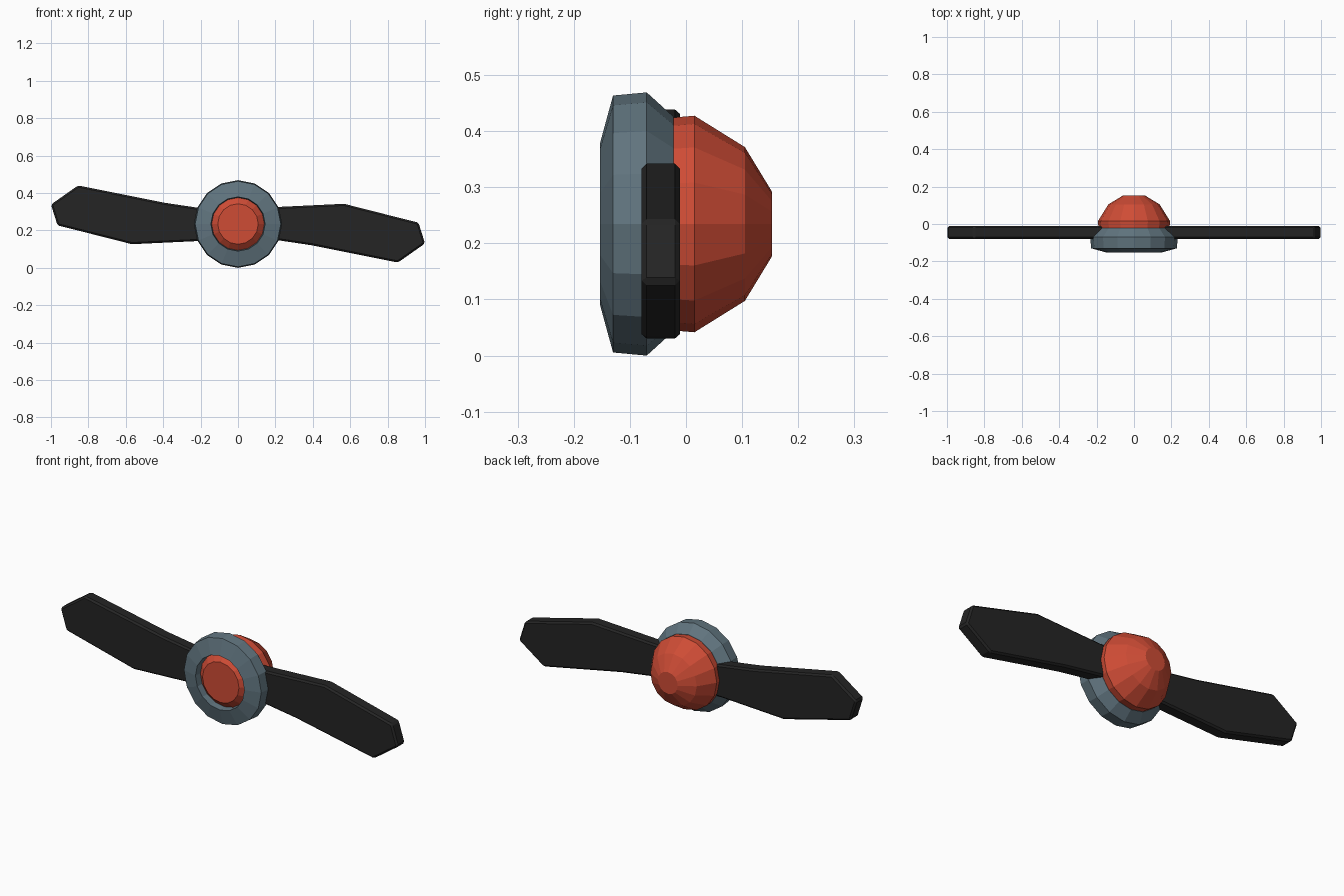
import bpy, bmesh, math

if "Cube" in bpy.data.objects:
    bpy.data.objects.remove(bpy.data.objects["Cube"])

CZ = 0.2345   # height of the spin axis
SIDES = 16

def material(name, rgb):
    m = bpy.data.materials.new(name)
    m.diffuse_color = (*rgb, 1)
    m.use_nodes = True
    m.node_tree.nodes["Principled BSDF"].inputs["Base Color"].default_value = m.diffuse_color
    return m

red = material("warm red", (0.62, 0.072, 0.036))
steel = material("steel blue", (0.118, 0.175, 0.21))
black = material("soft black", (0.018, 0.018, 0.018))

def add_object(name, bm, mat):
    bmesh.ops.recalc_face_normals(bm, faces=bm.faces)
    me = bpy.data.meshes.new(name)
    bm.to_mesh(me)
    bm.free()
    me.materials.append(mat)
    ob = bpy.data.objects.new(name, me)
    bpy.context.collection.objects.link(ob)
    return ob

def lathe(name, profile, mat, closed_loop=False):
    """Revolve (y, radius) points about the y axis; cap ends unless a closed loop."""
    bm = bmesh.new()
    rings = [[bm.verts.new((r * math.cos(2 * math.pi * i / SIDES), y,
                            CZ + r * math.sin(2 * math.pi * i / SIDES)))
              for i in range(SIDES)] for y, r in profile]
    pairs = list(zip(rings, rings[1:]))
    if closed_loop:
        pairs.append((rings[-1], rings[0]))
    else:
        bm.faces.new(rings[0])
        bm.faces.new(rings[-1])
    for a, b in pairs:
        for i in range(SIDES):
            j = (i + 1) % SIDES
            bm.faces.new((a[i], a[j], b[j], b[i]))
    return add_object(name, bm, mat)

# Steel collar with an open front
lathe("hub_collar", [(-0.153, 0.145), (-0.13, 0.229), (-0.07, 0.2345),
                     (-0.022, 0.191), (-0.022, 0.14), (-0.11, 0.14)],
      steel, closed_loop=True)

# Red cap set into the collar's front opening
lathe("front_cap", [(-0.146, 0.108), (-0.115, 0.143), (-0.05, 0.143)], red)

# Red faceted nose at the back
lathe("rear_nose", [(-0.03, 0.189), (0.015, 0.193), (0.105, 0.137), (0.153, 0.058)], red)

# Two blades, each the other turned half way round the axis
OUTLINE = [(0.12, 0.088), (0.21, 0.091), (0.567, 0.108), (0.965, 0.007),
           (1.0, -0.104), (0.855, -0.206), (0.396, -0.114), (0.12, -0.073)]
for name, s in (("blade_right", 1), ("blade_left", -1)):
    bm = bmesh.new()
    face = bm.faces.new([bm.verts.new((s * x, -0.079, CZ + s * z)) for x, z in OUTLINE])
    ext = bmesh.ops.extrude_face_region(bm, geom=[face])
    bmesh.ops.translate(bm, vec=(0, 0.068, 0),
                        verts=[g for g in ext["geom"] if isinstance(g, bmesh.types.BMVert)])
    ob = add_object(name, bm, black)
    bev = ob.modifiers.new("edge_bevel", 'BEVEL')
    bev.width = 0.009
    bev.segments = 1
    bev.limit_method = 'ANGLE'
    bev.angle_limit = math.radians(30)
